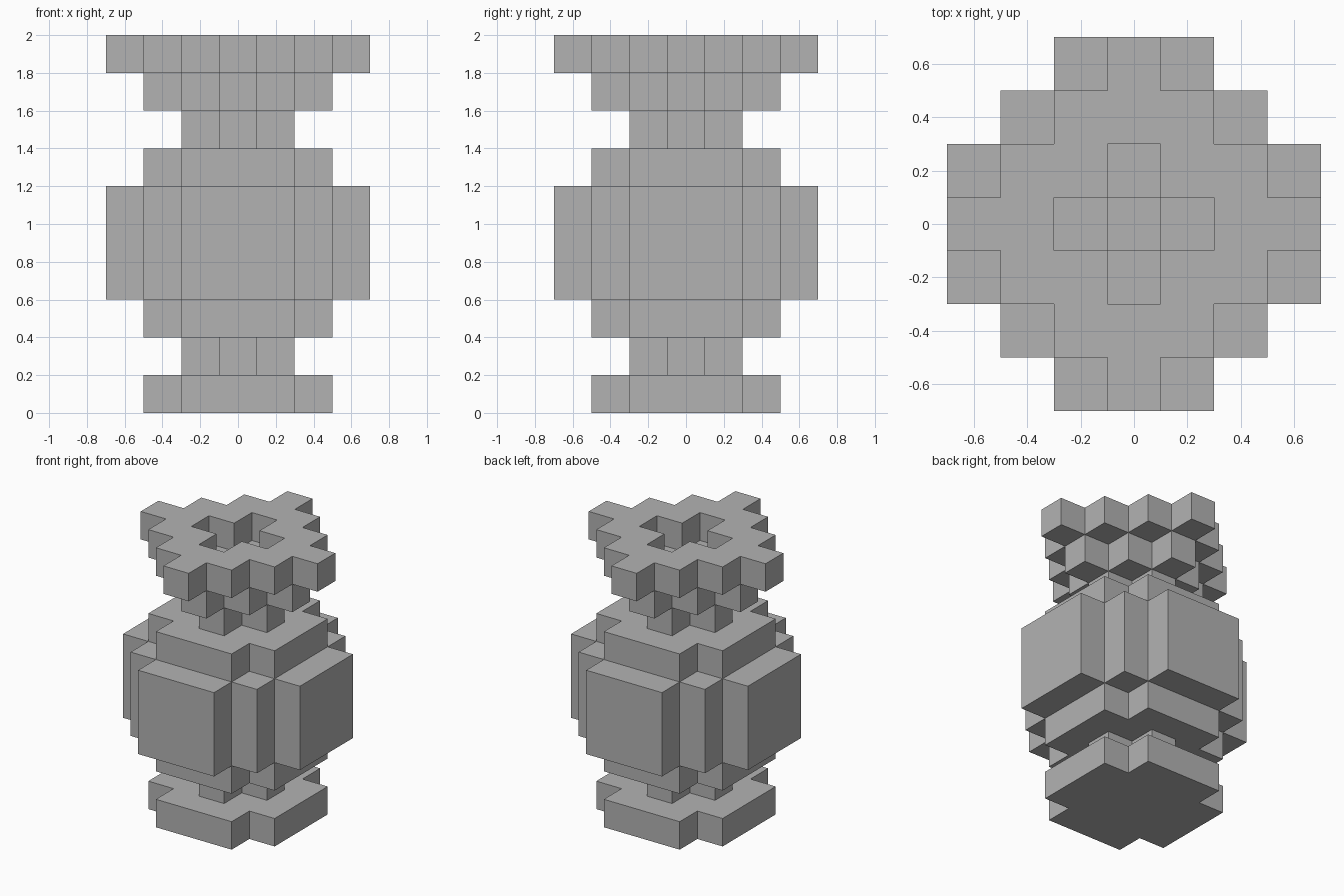
import bpy
import bmesh
from mathutils import Vector

cube = bpy.data.objects.get("Cube")
if cube:
    bpy.data.objects.remove(cube, do_unlink=True)

UNIT = 0.2

grey = bpy.data.materials.new("plain grey")
grey.use_nodes = True
colour = (0.45, 0.45, 0.45, 1)
grey.diffuse_color = colour
grey.node_tree.nodes["Principled BSDF"].inputs["Base Color"].default_value = colour


# Cross-sections of the block layers
def disc(limit):
    return lambda x, y: x * x + y * y <= limit


def diamond(outer, inner=-1):
    return lambda x, y: inner < abs(x) + abs(y) <= outer


# Part name, bottom layer, top layer, cross-section
PARTS = [
    ("foot", 0, 1, disc(5)),
    ("lower_neck", 1, 2, diamond(1)),
    ("belly_bottom", 2, 3, disc(5)),
    ("belly", 3, 6, disc(10)),
    ("shoulder", 6, 7, disc(5)),
    ("upper_neck", 7, 8, diamond(1)),
    ("lower_rim", 8, 9, diamond(2, 0)),
    ("upper_rim", 9, 10, diamond(3, 1)),
]


def part_cells(low, high, inside):
    span = range(-3, 4)
    return {(x, y, z) for z in range(low, high)
            for x in span for y in span if inside(x, y)}


vase = set()
for _, low, high, inside in PARTS:
    vase |= part_cells(low, high, inside)


# Outer skin of one part, leaving out faces against neighbouring blocks
def build_part(name, cells):
    bm = bmesh.new()
    verts = {}

    def corner(p):
        key = tuple(round(2 * c) for c in p)
        if key not in verts:
            verts[key] = bm.verts.new(p * UNIT)
        return verts[key]

    for cell in sorted(cells):
        middle = Vector(cell) + Vector((0, 0, 0.5))
        for axis in range(3):
            for side in (-1, 1):
                normal = Vector((0, 0, 0))
                normal[axis] = side
                if tuple(int(a + b) for a, b in zip(cell, normal)) in vase:
                    continue
                u = Vector((0, 0, 0))
                u[(axis + 1) % 3] = 0.5
                v = normal.cross(u)
                face_mid = middle + normal / 2
                bm.faces.new([corner(face_mid + d)
                              for d in (-u - v, u - v, u + v, v - u)])

    mesh = bpy.data.meshes.new(name)
    bm.to_mesh(mesh)
    bm.free()
    mesh.materials.append(grey)
    obj = bpy.data.objects.new(name, mesh)
    bpy.context.collection.objects.link(obj)


for name, low, high, inside in PARTS:
    build_part(name, part_cells(low, high, inside))
